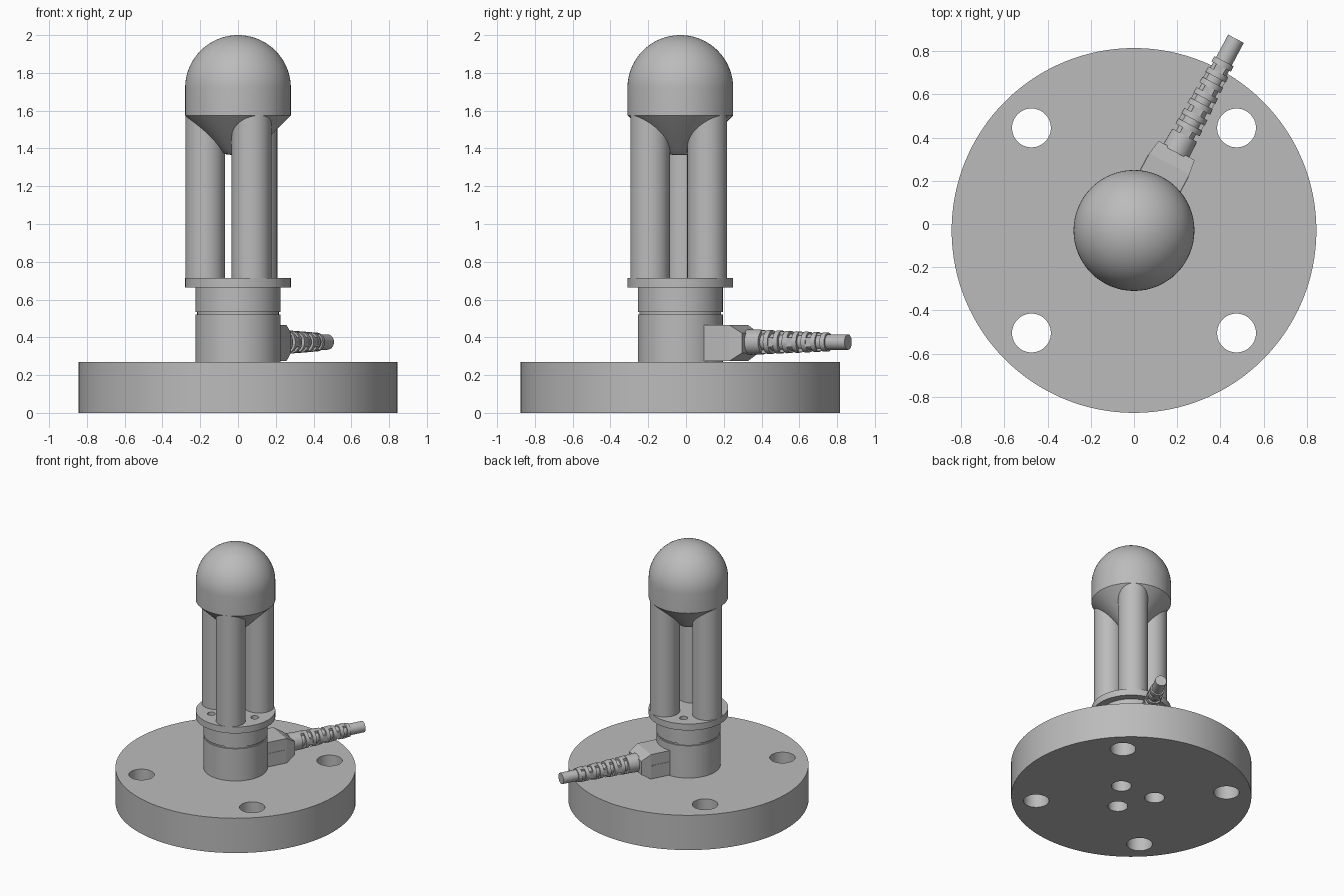
import bpy, math
from mathutils import Matrix, Vector

cube = bpy.data.objects.get("Cube")
if cube:
    bpy.data.objects.remove(cube, do_unlink=True)

AXIS_Y = -0.03          # centre line of the flange and tower
LEG_ANGLE = 54
CABLE_ANGLE = 62
CABLE_Z = 0.375

grey = bpy.data.materials.new("plain grey")
grey.use_nodes = True
grey.diffuse_color = (0.5, 0.5, 0.5, 1)
grey.node_tree.nodes["Principled BSDF"].inputs["Base Color"].default_value = grey.diffuse_color


def finish(obj, name):
    obj.name = obj.data.name = name
    obj.data.materials.clear()
    obj.data.materials.append(grey)
    bpy.ops.object.select_all(action='DESELECT')
    obj.select_set(True)
    bpy.context.view_layer.objects.active = obj
    bpy.ops.object.shade_smooth_by_angle(angle=math.radians(30))
    return obj


def cylinder(name, x, y, z0, z1, r, sides=64):
    bpy.ops.mesh.primitive_cylinder_add(vertices=sides, radius=r, depth=z1 - z0,
                                        location=(x, y + AXIS_Y, (z0 + z1) / 2))
    return finish(bpy.context.object, name)


def revolve(name, profile, sides=64):
    """Spin a closed (radius, height) profile about the tower axis."""
    verts, faces, n = [], [], len(profile)
    for i in range(sides):
        a = math.tau * i / sides
        verts += [(r * math.cos(a), r * math.sin(a), z) for r, z in profile]
        j = (i + 1) % sides
        faces += [(i * n + k, j * n + k, j * n + k + 1, i * n + k + 1) for k in range(n - 1)]
    faces.append([i * n for i in reversed(range(sides))])
    faces.append([i * n + n - 1 for i in range(sides)])
    mesh = bpy.data.meshes.new(name)
    mesh.from_pydata(verts, [], faces)
    obj = bpy.data.objects.new(name, mesh)
    bpy.context.collection.objects.link(obj)
    obj.location.y = AXIS_Y
    return finish(obj, name)


def cut(obj, cutters):
    for c in cutters:
        mod = obj.modifiers.new("cut", 'BOOLEAN')
        mod.operation, mod.solver, mod.object = 'DIFFERENCE', 'EXACT', c
        bpy.context.view_layer.objects.active = obj
        bpy.ops.object.modifier_apply(modifier=mod.name)
        bpy.data.objects.remove(c, do_unlink=True)
    finish(obj, obj.name)


def polar(r, degrees):
    a = math.radians(degrees)
    return r * math.cos(a), r * math.sin(a)


# Base flange with four bolt holes and three blind holes underneath
flange = cylinder("base_flange", 0, 0, 0, 0.27, 0.845, 128)
holes = [cylinder("cutter", sx * 0.475, sy * 0.475, -0.1, 0.4, 0.09, 48)
         for sx in (-1, 1) for sy in (-1, 1)]
holes += [cylinder("cutter", *polar(0.165, 25 + 120 * i), -0.1, 0.2, 0.07, 40) for i in range(3)]
cut(flange, holes)

# Stem with a narrow groove
revolve("stem", [(0.225, 0.265), (0.225, 0.52), (0.216, 0.52), (0.216, 0.533),
                 (0.225, 0.533), (0.225, 0.67)])

# Collar with a small port between each pair of legs
collar = cylinder("collar", 0, 0, 0.665, 0.715, 0.28)
cut(collar, [cylinder("cutter", *polar(0.18, LEG_ANGLE + 60 + 120 * i), 0.69, 0.8, 0.028, 24)
             for i in range(3)])

# Three round legs
for i in range(3):
    cylinder(f"leg_{i + 1}", *polar(0.175, LEG_ANGLE + 120 * i), 0.7, 1.6, 0.105, 48)

# Domed cap with a conical underside
dome = [(0.28 * math.cos(math.radians(a)), 1.72 + 0.28 * math.sin(math.radians(a)))
        for a in range(0, 90, 5)]
revolve("domed_cap", [(0.03, 1.365), (0.07, 1.37), (0.095, 1.39), (0.28, 1.575)] + dome
        + [(0.004, 2.0)])

# Cable parts are laid out along local x, then swung into place
swing = (Matrix.Translation((0, AXIS_Y, CABLE_Z))
         @ Matrix.Rotation(math.radians(CABLE_ANGLE), 4, 'Z'))


def place(obj, name, t, offset=(0, 0), turn=0):
    obj.matrix_world = (swing @ Matrix.Translation((t, *offset))
                        @ Matrix.Rotation(turn, 4, 'Y'))
    return finish(obj, name)


def tube(name, t0, t1, r0, r1, sides=32):
    bpy.ops.mesh.primitive_cone_add(vertices=sides, radius1=r0, radius2=r1, depth=t1 - t0)
    return place(bpy.context.object, name, (t0 + t1) / 2, turn=math.pi / 2)


def block(name, t0, t1, width, height, offset=(0, 0)):
    bpy.ops.mesh.primitive_cube_add(size=1)
    obj = bpy.context.object
    obj.data.transform(Matrix.Diagonal(Vector((t1 - t0, width, height, 1))))
    return place(obj, name, (t0 + t1) / 2, offset)


# Cable outlet block, its outer end narrowed above and below
outlet = block("cable_outlet", 0.1, 0.35, 0.21, 0.19, (0, -0.005))
nose = block("outlet_nose", 0.35, 0.42, 0.21, 0.19, (0, -0.005))
for v in nose.data.vertices:
    if v.co.x > 0:
        v.co.z *= 0.55
        v.co.y *= 0.9
for side in (-1, 1):
    block("outlet_seam", 0.2, 0.34, 0.006, 0.008, (side * 0.105, 0.0))

# Strain relief: rings over a core, bridged alternately at the sides and top
tube("strain_relief_core", 0.4, 0.88, 0.046, 0.042)
START, END, RINGS = 0.50, 0.888, 7
pitch = (END - START) / RINGS


def relief_radius(t):
    return 0.068 - 0.018 * (t - 0.41) / 0.48


tube("strain_relief_root", 0.41, START, relief_radius(0.41), relief_radius(START))
for i in range(RINGS):
    t0 = START + i * pitch
    t1, t2 = t0 + pitch * 0.5, t0 + pitch
    tube(f"relief_ring_{i + 1}", t1, t2, relief_radius(t1), relief_radius(t2))
    r = relief_radius(t1) - 0.012
    for s in (-1, 1):
        offset = (s * r, 0) if i % 2 else (0, s * r)
        size = (0.018, 0.05) if i % 2 else (0.05, 0.018)
        block(f"relief_bridge_{i + 1}", t0 - 0.002, t1 + 0.002, *size, offset)

# Cable stub
tube("cable", 0.86, 1.006, 0.041, 0.041)
